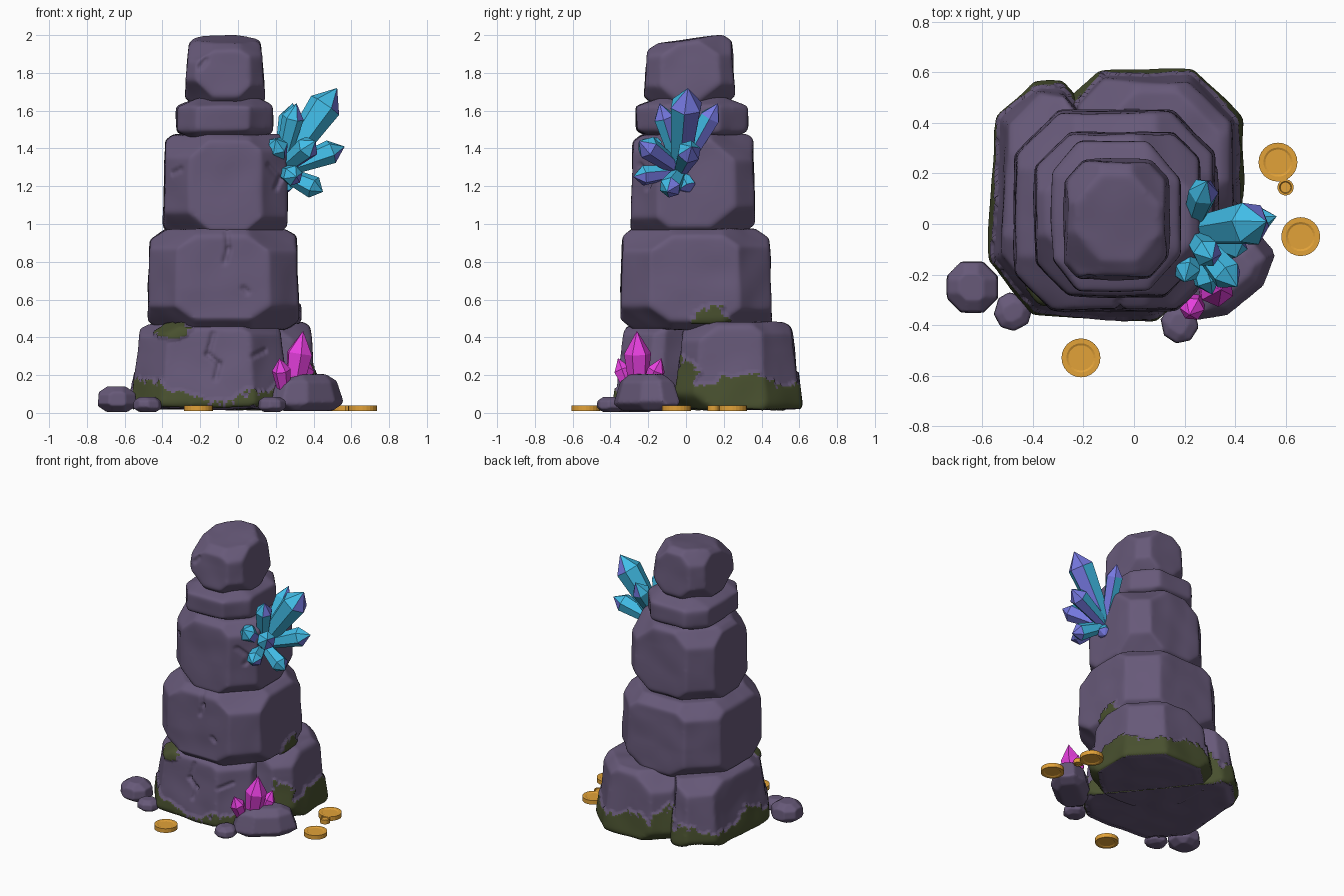
import bpy, bmesh, math, random
from mathutils import Vector, Matrix, noise
from mathutils.geometry import intersect_point_line

random.seed(4)
cube = bpy.data.objects.get("Cube")
if cube:
    bpy.data.objects.remove(cube, do_unlink=True)


def material(name, rgb):
    m = bpy.data.materials.new(name)
    m.use_nodes = True
    m.diffuse_color = (*rgb, 1)
    m.node_tree.nodes["Principled BSDF"].inputs["Base Color"].default_value = (*rgb, 1)
    return m


STONE = material("purple stone", (0.135, 0.1, 0.19))
MOSS = material("dark moss", (0.065, 0.08, 0.028))
CYAN = material("cyan crystal", (0.06, 0.57, 0.9))
VIOLET = material("violet crystal", (0.18, 0.19, 0.75))
PINK = material("magenta crystal", (0.94, 0.06, 0.87))
GOLD = material("gold", (0.76, 0.36, 0.04))


def add_object(name, bm, mats):
    bmesh.ops.recalc_face_normals(bm, faces=bm.faces[:])
    me = bpy.data.meshes.new(name)
    bm.to_mesh(me)
    bm.free()
    ob = bpy.data.objects.new(name, me)
    bpy.context.collection.objects.link(ob)
    for m in mats:
        me.materials.append(m)
    return ob


# Stones: a box with chiselled edges and corners, remeshed and softened
def stone(name, xs, ys, zs, taper=0.0, side=1.62, corner=2.2, rim=1.84, slope=0.0, foot=0.0,
          turn=0.0, extra=None, voxel=0.012, soft=8, moss=None, cracks=()):
    bm = bmesh.new()
    bmesh.ops.create_cube(bm, size=2)
    planes = [extra] if extra else []
    for a in (-1, 1):
        for b in (-1, 1):
            wide = foot if b < 0 else 0
            planes.append(((a, b, 0), side))
            planes += [((a, 0, b), rim + wide), ((0, a, b), rim + wide)]
            planes += [((a, b, -1), corner + 2 * foot), ((a, b, 1), corner)]
    for n, d in planes:
        n = Vector(n)
        d += random.uniform(-0.07, 0.07)
        bmesh.ops.bisect_plane(bm, geom=bm.verts[:] + bm.edges[:] + bm.faces[:],
                               plane_co=n * d / n.length_squared, plane_no=n,
                               clear_outer=True)
        bmesh.ops.holes_fill(bm, edges=bm.edges[:], sides=0)
    centre = Vector([(r[0] + r[1]) / 2 for r in (xs, ys, zs)])
    half = Vector([(r[1] - r[0]) / 2 for r in (xs, ys, zs)])
    rot = Matrix.Rotation(turn, 3, 'Z')
    for v in bm.verts:
        k = 1 - taper * (v.co.z + 1) / 2
        lift = slope * (v.co.y - 1) * max(v.co.z, 0)
        p = Vector((v.co.x * half.x * k, v.co.y * half.y * k, v.co.z * half.z + lift))
        v.co = rot @ p + centre
    ob = add_object(name, bm, [STONE, MOSS])
    remesh = ob.modifiers.new("remesh", 'REMESH')
    remesh.mode = 'VOXEL'
    remesh.voxel_size = voxel
    smooth = ob.modifiers.new("soften", 'SMOOTH')
    smooth.factor = 0.5
    smooth.iterations = soft
    bpy.context.view_layer.update()
    deps = bpy.context.evaluated_depsgraph_get()
    me = bpy.data.meshes.new_from_object(ob.evaluated_get(deps))
    ob.modifiers.clear()
    ob.data = me
    me.materials.clear()
    me.materials.append(STONE)
    me.materials.append(MOSS)

    # Gentle unevenness and front cracks
    normals = [v.normal.copy() for v in me.vertices]
    for v, n in zip(me.vertices, normals):
        p = v.co.copy()
        if voxel > 0.01:
            v.co += n * 0.008 * noise.noise(p * 6)
        if n.y < -0.3:
            q = Vector((p.x, p.z, 0))
            for path in cracks:
                for a, b in zip(path, path[1:]):
                    a, b = Vector((*a, 0)), Vector((*b, 0))
                    t = min(max(intersect_point_line(q, a, b)[1], 0), 1)
                    gap = (q - a.lerp(b, t)).length
                    if gap < 0.02:
                        v.co.y += 0.018 * (1 - gap / 0.02)

    # Moss: raised faces chosen by a ragged height rule
    grown = set()
    for f in me.polygons:
        f.use_smooth = True
        f.material_index = 0
        if moss and f.normal.z > -0.75 and moss(f.center):
            f.material_index = 1
            grown.update(f.vertices)
    for i in grown:
        me.vertices[i].co += normals[i] * 0.012
    return ob


def ragged(p):
    return 0.04 * noise.noise(p * 22) + 0.025 * noise.noise(p * 50)


def patch(p, centre, size):
    d = p - Vector(centre)
    return Vector([d[i] / size[i] for i in range(3)]).length < 1 + 9 * ragged(p)


def base_moss(p):
    if p.y < -0.15 and p.x < 0.3:
        height = 0.04 + 0.33 * abs(p.x + 0.1)
    else:
        height = 0.155 + 0.1 * noise.noise(p * 4)
    return (p.z < height + ragged(p)
            or patch(p, (-0.37, -0.33, 0.44), (0.11, 0.15, 0.05))
            or patch(p, (-0.2, 0.5, 0.1), (0.1, 0.15, 0.16))
            or (p.x > 0.3 and patch(p, (0.38, -0.03, 0.14), (0.2, 0.1, 0.16))))


def second_moss(p):
    return patch(p, (0.31, 0.13, 0.46), (0.12, 0.1, 0.1))


stone("base_front_stone", (-0.56, 0.29), (-0.37, 0.55), (0.02, 0.47), taper=0.13, foot=0.1,
      extra=((1, 1, 0), 0.6), corner=2.3, turn=-0.06, moss=base_moss,
      cracks=[[(-0.13, 0.42), (-0.16, 0.31), (-0.1, 0.26), (-0.12, 0.18)],
              [(0.08, 0.3), (0.14, 0.33)]])
stone("base_back_stone", (-0.26, 0.425), (-0.06, 0.605), (0.02, 0.48), taper=0.14, foot=0.08,
      extra=((1, 1, 0), 1.42), corner=2.2, moss=base_moss)
stone("second_stone", (-0.48, 0.325), (-0.35, 0.455), (0.44, 0.975), taper=0.04,
      moss=second_moss,
      cracks=[[(-0.06, 0.95), (-0.05, 0.87), (-0.07, 0.8)], [(0.03, 0.66), (0.05, 0.64)]])
stone("third_stone", (-0.395, 0.265), (-0.29, 0.365), (0.94, 1.475), taper=0.03,
      cracks=[[(0.16, 1.31), (0.22, 1.24), (0.2, 1.19)], [(-0.34, 1.27), (-0.3, 1.29)]])
stone("neck_stone", (-0.325, 0.185), (-0.265, 0.33), (1.445, 1.67), side=1.53, rim=1.6,
      corner=2.15, soft=18)
stone("top_stone", (-0.285, 0.145), (-0.225, 0.265), (1.63, 2.01), taper=0.1, slope=0.03,
      side=1.68, corner=2.12, rim=1.8, cracks=[[(-0.2, 1.83), (-0.17, 1.87)]])

# Loose rocks on the ground
stone("boulder", (0.14, 0.59), (-0.34, -0.08), (0.01, 0.205), taper=0.3, side=1.5,
      corner=2.0, rim=1.6, turn=math.radians(39), voxel=0.009, soft=6)
for i, (x, y, r, h) in enumerate([(-0.64, -0.25, 0.105, 0.13), (-0.48, -0.345, 0.075, 0.075),
                                  (0.18, -0.395, 0.075, 0.075)]):
    stone(f"pebble_{i + 1}", (x - r, x + r), (y - r, y + r), (0.005, h + 0.01), taper=0.1,
          side=1.4, corner=1.85, rim=1.5, turn=0.5 * i, voxel=0.007, soft=4)


# Crystals: six-sided shards that widen and end in a short point, violet on outer facets
def crystal(name, root, tip, radius, mats, shoulder=0.78):
    root, tip = Vector(root), Vector(tip)
    axis = tip - root
    frame = axis.to_track_quat('Z', 'Y').to_matrix()
    bm = bmesh.new()
    rings = []
    for t, s in ((0, 0.6), (shoulder, 1.0)):
        ring = []
        for k in range(6):
            a = math.tau * k / 6 + 0.3
            off = Vector((math.cos(a), math.sin(a), 0)) * radius * s
            ring.append(bm.verts.new(root + axis * t + frame @ off))
        rings.append(ring)
    point = bm.verts.new(tip)
    bm.faces.new(rings[0][::-1])
    for k in range(6):
        j = (k + 1) % 6
        bm.faces.new((rings[0][k], rings[0][j], rings[1][j], rings[1][k]))
        bm.faces.new((rings[1][k], rings[1][j], point))
    ob = add_object(name, bm, mats)
    if len(mats) > 1:
        shade = Vector((0.8, 0.35, -0.45)).normalized()
        for f in ob.data.polygons:
            limit = 0.35 if len(f.vertices) == 3 else 0.66
            f.material_index = int(f.normal.dot(shade) > limit)


blue_tips = [((0.525, 0.01, 1.72), 0.09), ((0.565, 0.03, 1.41), 0.065),
             ((0.29, 0.17, 1.64), 0.06), ((0.31, -0.14, 1.64), 0.058),
             ((0.41, -0.25, 1.44), 0.064), ((0.31, -0.28, 1.25), 0.055),
             ((0.45, -0.1, 1.17), 0.06), ((0.27, 0.02, 1.17), 0.05),
             ((0.2, -0.23, 1.45), 0.06)]
heart = Vector((0.22, -0.03, 1.28))
for i, (tip, r) in enumerate(blue_tips):
    crystal(f"blue_crystal_{i + 1}", heart.lerp(Vector(tip), 0.05), tip, r, [CYAN, VIOLET])

crystal("pink_crystal_main", (0.29, -0.25, 0.08), (0.345, -0.26, 0.435), 0.072, [PINK], 0.66)
crystal("pink_crystal_front", (0.25, -0.28, 0.08), (0.22, -0.36, 0.29), 0.05, [PINK], 0.7)
crystal("pink_crystal_back", (0.32, -0.22, 0.08), (0.37, -0.13, 0.29), 0.05, [PINK], 0.7)


# Coins: discs with a recessed centre on both faces
def coin(name, x, y, r):
    bm = bmesh.new()
    bmesh.ops.create_cone(bm, cap_ends=True, segments=24, radius1=r, radius2=r, depth=0.03,
                          matrix=Matrix.Translation((x, y, 0.025)))
    caps = [f for f in bm.faces if len(f.verts) > 4]
    bmesh.ops.inset_individual(bm, faces=caps, thickness=r * 0.25)
    bmesh.ops.inset_individual(bm, faces=caps, thickness=r * 0.1, depth=-0.004)
    add_object(name, bm, [GOLD])


for i, c in enumerate([(0.57, 0.245, 0.077), (0.66, -0.05, 0.077), (-0.21, -0.53, 0.077),
                       (0.6, 0.145, 0.032)]):
    coin(f"coin_{i + 1}", *c)
